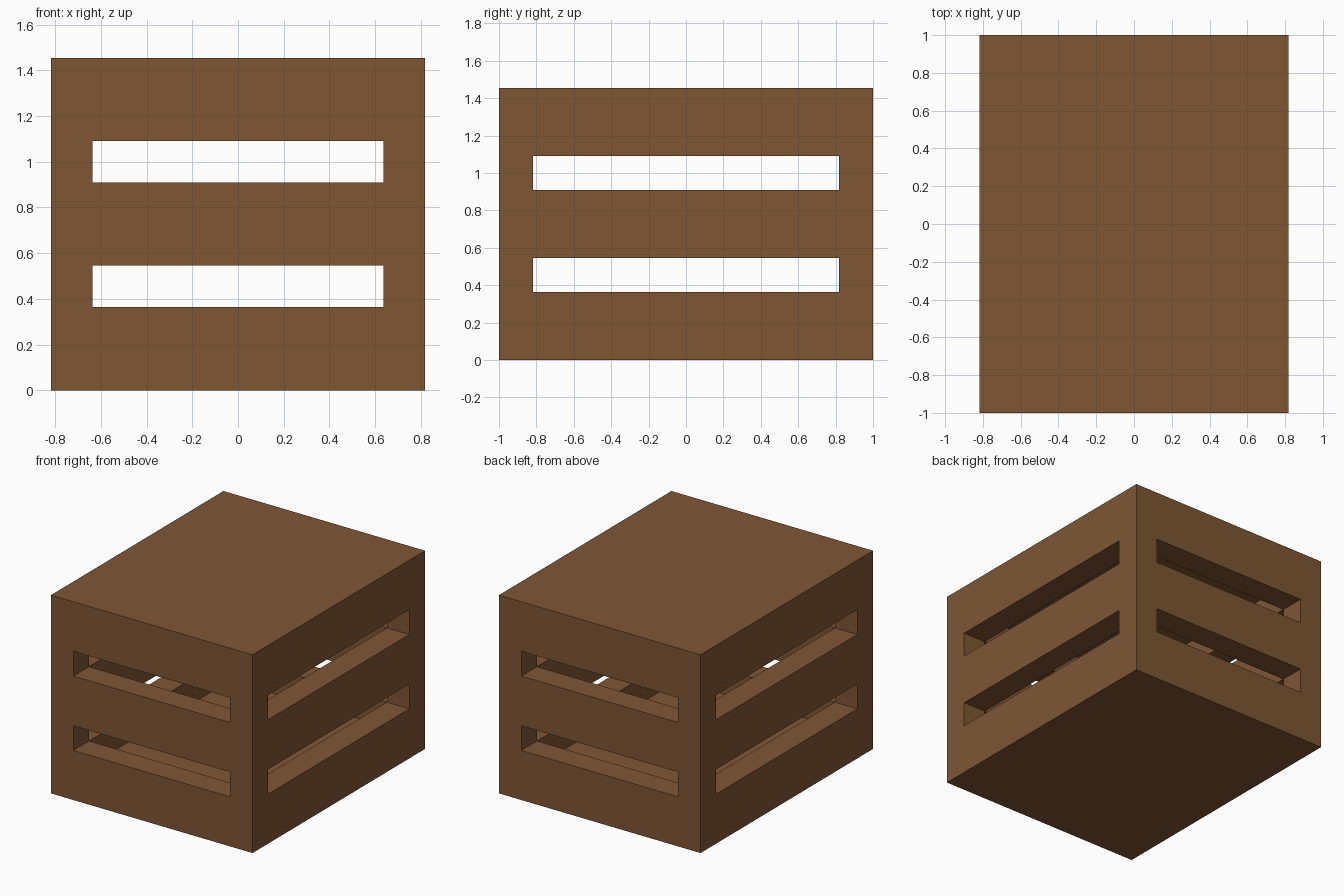
import bpy
import bmesh
from itertools import product
from mathutils import Vector

if "Cube" in bpy.data.objects:
    bpy.data.objects.remove(bpy.data.objects["Cube"], do_unlink=True)

# One board thickness; the crate is 9 x 11 x 8 boards
U = 2 / 11
XS = [-4.5, -3.5, 3.5, 4.5]
YS = [-5.5, -4.5, 4.5, 5.5]
ZS = [0, 1, 2, 3, 5, 6, 7, 8]
SLOT_LAYERS = (2, 4)
GRID = (XS, YS, ZS)

wood = bpy.data.materials.new("brown wood")
wood.use_nodes = True
colour = (0.212, 0.094, 0.034, 1)
wood.diffuse_color = colour
wood.node_tree.nodes["Principled BSDF"].inputs["Base Color"].default_value = colour


def solid(cell):
    """Floor, lid, corner posts and slats are filled; slots and cavity are open."""
    if any(c < 0 or c >= len(g) - 1 for c, g in zip(cell, GRID)):
        return False
    i, j, k = cell
    if k in (0, len(ZS) - 2):
        return True
    walls = (i != 1) + (j != 1)
    return walls == 2 or (walls == 1 and k not in SLOT_LAYERS)


def add_face(bm, cell, axis, side):
    """Quad on one side of a cell, wound to face outward."""
    a, b = (axis + 1) % 3, (axis + 2) % 3
    corners = [(0, 0), (1, 0), (1, 1), (0, 1)]
    if not side:
        corners.reverse()
    verts = []
    for u, v in corners:
        p = list(cell)
        p[axis] += side
        p[a] += u
        p[b] += v
        verts.append(bm.verts.new(Vector([g[n] * U for g, n in zip(GRID, p)])))
    bm.faces.new(verts)


# Hollow slatted crate: skin only where wood meets air
bm = bmesh.new()
for cell in product(*(range(len(g) - 1) for g in GRID)):
    if not solid(cell):
        continue
    for axis, side in product(range(3), (0, 1)):
        neighbour = list(cell)
        neighbour[axis] += 1 if side else -1
        if not solid(neighbour):
            add_face(bm, cell, axis, side)
bmesh.ops.remove_doubles(bm, verts=bm.verts[:], dist=0.001)

mesh = bpy.data.meshes.new("slatted_crate")
bm.to_mesh(mesh)
bm.free()
mesh.materials.append(wood)
crate = bpy.data.objects.new("slatted_crate", mesh)
bpy.context.collection.objects.link(crate)
